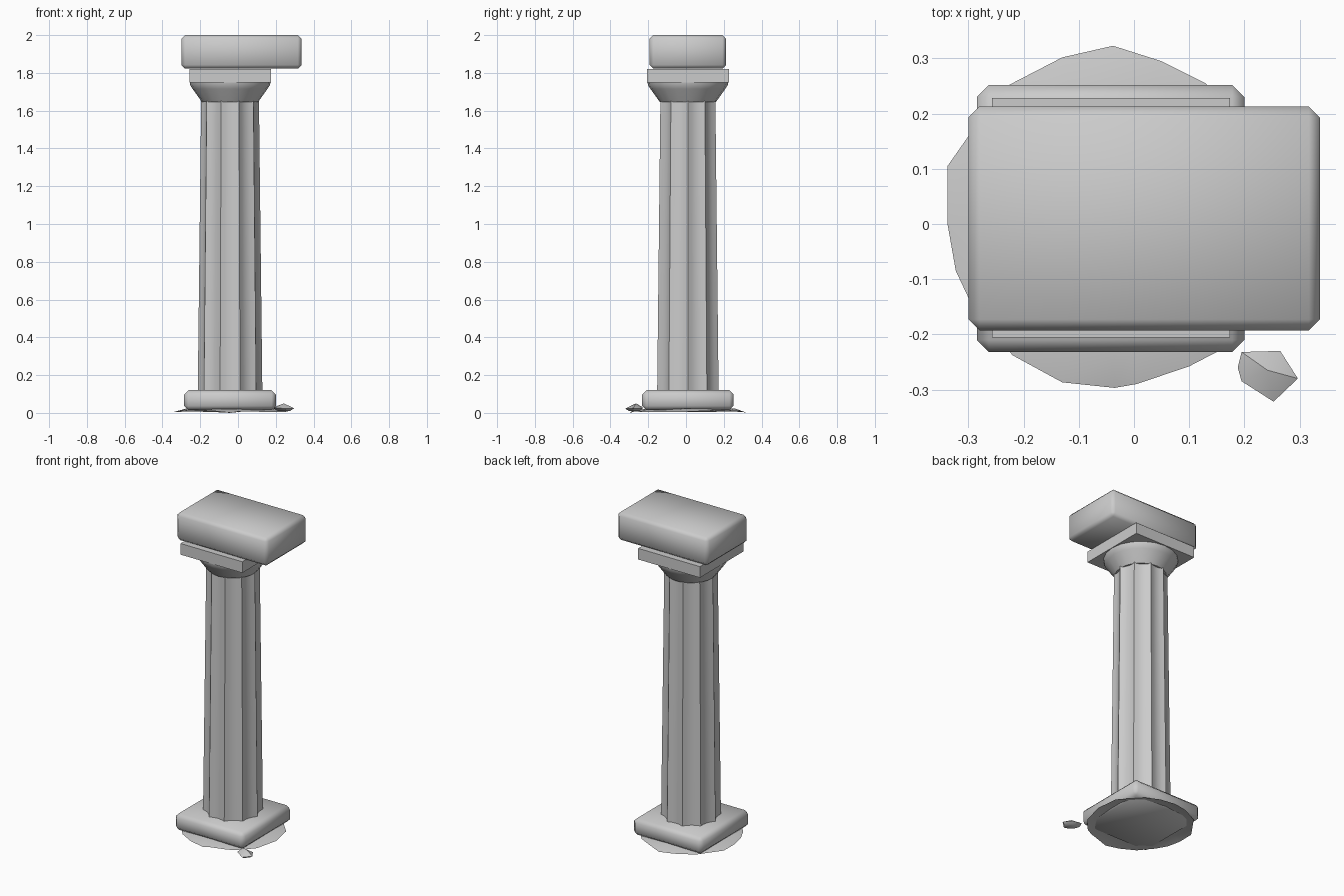
import bpy, bmesh, math, random
from mathutils import Vector

if "Cube" in bpy.data.objects:
    bpy.data.objects.remove(bpy.data.objects["Cube"], do_unlink=True)

random.seed(4)
CX, CY = -0.042, 0.01  # column axis

stone = bpy.data.materials.new("grey_stone")
stone.use_nodes = True
stone.diffuse_color = (0.6, 0.6, 0.6, 1)
stone.node_tree.nodes["Principled BSDF"].inputs["Base Color"].default_value = (0.6, 0.6, 0.6, 1)


def finish(name, bm, smooth_angle=None):
    """Turn a bmesh into an object, smooth up to the given angle in degrees."""
    bmesh.ops.recalc_face_normals(bm, faces=bm.faces[:])
    me = bpy.data.meshes.new(name)
    bm.to_mesh(me)
    bm.free()
    me.materials.append(stone)
    if smooth_angle:
        me.shade_smooth()
        me.set_sharp_from_angle(angle=math.radians(smooth_angle))
    obj = bpy.data.objects.new(name, me)
    bpy.context.collection.objects.link(obj)
    return obj


def slab(name, low, high, chamfer=0):
    bm = bmesh.new()
    bmesh.ops.create_cube(bm, size=1)
    low, high = Vector(low), Vector(high)
    for v in bm.verts:
        v.co = (low + high) / 2 + v.co * (high - low)
    if chamfer:
        bmesh.ops.bevel(bm, geom=bm.edges[:], offset=chamfer, segments=1,
                        profile=0.5, affect='EDGES')
    return finish(name, bm, 80 if chamfer else None)


def loft(bm, rings, caps=True):
    """Skin a list of equal point rings."""
    rows = [[bm.verts.new(p) for p in ring] for ring in rings]
    n = len(rows[0])
    for a, b in zip(rows, rows[1:]):
        for i in range(n):
            j = (i + 1) % n
            bm.faces.new((a[i], a[j], b[j], b[i]))
    if caps:
        bm.faces.new(rows[0][::-1])
        bm.faces.new(rows[-1])
    return rows


def fluted_ring(radius, z, flutes=10, steps=4):
    """Sharp ridges joined by shallow concave flutes."""
    points = []
    for f in range(flutes):
        a, b = (Vector((math.cos(t), math.sin(t), 0)) * radius
                for t in (math.tau * f / flutes, math.tau * (f + 1) / flutes))
        inward = -(a + b).normalized()
        for s in range(steps):
            t = s / steps
            dip = 0.07 * radius * math.sin(math.pi * t)
            points.append(a.lerp(b, t) + inward * dip + Vector((CX, CY, z)))
    return points


def round_ring(radius, z, sides=20):
    return [(CX + radius * math.cos(math.tau * i / sides),
             CY + radius * math.sin(math.tau * i / sides), z) for i in range(sides)]


# Square slabs at the foot and the top
slab("base_block", (-0.285, -0.232, 0.015), (0.2, 0.252, 0.12), 0.022)
slab("capital_plate", (-0.257, -0.206, 1.75), (0.174, 0.228, 1.82))
slab("top_block", (-0.3, -0.193, 1.822), (0.337, 0.213, 2.0), 0.02)

# Tapered fluted shaft
bm = bmesh.new()
loft(bm, [fluted_ring(0.171, 0.11), fluted_ring(0.153, 1.655)])
finish("shaft", bm, 30)

# Flared cushion of the capital
bm = bmesh.new()
loft(bm, [round_ring(r, z) for r, z in
          ((0.148, 1.645), (0.198, 1.715), (0.211, 1.735), (0.214, 1.752))])
finish("capital_cushion", bm, 40)

# Thin uneven patch of ground
rim = [(-0.038, 0.323), (-0.13, 0.302), (-0.24, 0.245), (-0.338, 0.105), (-0.338, 0),
       (-0.323, -0.085), (-0.29, -0.155), (-0.22, -0.238), (-0.13, -0.287),
       (-0.035, -0.297), (0.005, -0.29), (0.1, -0.258), (0.15, -0.232), (0.23, -0.14),
       (0.265, 0), (0.245, 0.13), (0.13, 0.255), (0.05, 0.295)]
bm = bmesh.new()
rings = [[(CX + (x - CX) * s, CY + (y - CY) * s, z + random.uniform(-j, j)) for x, y in rim]
         for s, z, j in ((1, 0.008, 0.004), (0.8, 0.02, 0.004), (0.4, 0.02, 0.005))]
for i in (0, 9):
    x, y, z = rings[0][i]
    rings[0][i] = (x, y, 0)
rows = loft(bm, rings, caps=False)
bm.faces.new(rows[-1])
finish("ground_patch", bm, 40)

# Faceted loose stone
outline = [(0.195, -0.232), (0.265, -0.23), (0.297, -0.28),
           (0.253, -0.322), (0.195, -0.285), (0.188, -0.26)]
bm = bmesh.new()
for x, y in outline:
    bm.verts.new((x, y, 0.026 + random.uniform(-0.006, 0.006)))
    bm.verts.new((0.245 + (x - 0.245) * 0.6, -0.27 + (y + 0.27) * 0.6, 0.01))
bm.verts.new((0.242, -0.265, 0.05))
bmesh.ops.convex_hull(bm, input=bm.verts[:])
finish("loose_stone", bm, 40)
